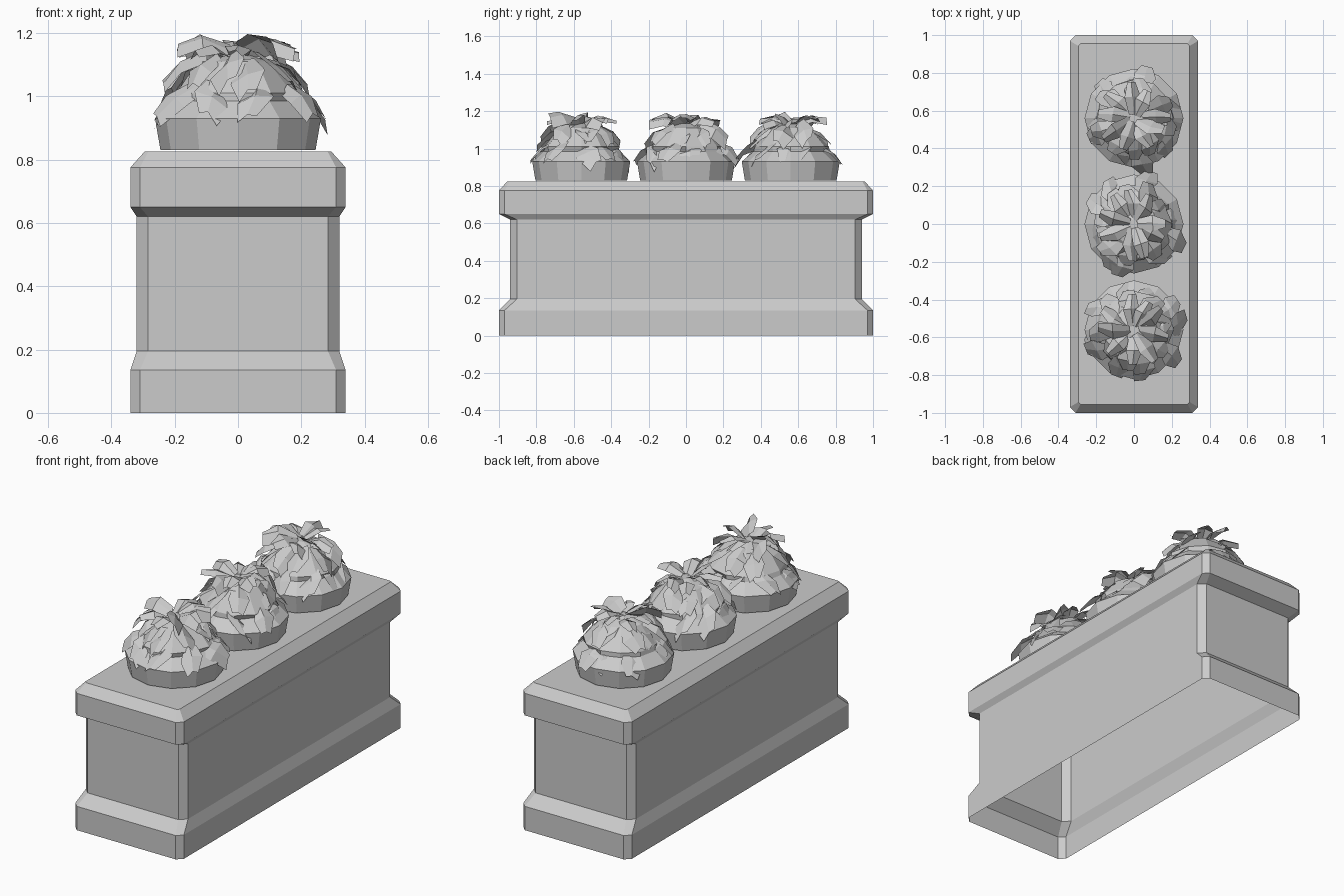
import bpy, bmesh, math, random
from mathutils import Vector

if "Cube" in bpy.data.objects:
    bpy.data.objects.remove(bpy.data.objects["Cube"])


def make_object(name, bm):
    mesh = bpy.data.meshes.new(name)
    bm.to_mesh(mesh)
    bm.free()
    obj = bpy.data.objects.new(name, mesh)
    bpy.context.collection.objects.link(obj)
    return obj


def bridge(bm, rings):
    for a, b in zip(rings, rings[1:]):
        n = len(a)
        for i in range(n):
            j = (i + 1) % n
            bm.faces.new((a[i], a[j], b[j], b[i]))


# Planter box: chamfered rectangle lofted up a moulding profile, open below
def planter():
    # z, half width, half length, corner chamfer
    profile = [(0, .34, 1.0, .03), (.135, .34, 1.0, .03),
               (.195, .32, .94, .036), (.62, .32, .94, .036),
               (.65, .34, 1.0, .03), (.775, .34, 1.0, .03),
               (.825, .295, .955, .012)]
    bm = bmesh.new()
    rings = []
    for z, x, y, c in profile:
        pts = [(x, -y + c), (x, y - c), (x - c, y), (-x + c, y),
               (-x, y - c), (-x, -y + c), (-x + c, -y), (x - c, -y)]
        rings.append([bm.verts.new((px, py, z)) for px, py in pts])
    bridge(bm, rings)
    bm.faces.new(rings[-1])
    make_object("planter_box", bm)


# One leaf: creased strip running outward from the bush axis
def add_leaf(bm, rng, angle, path, width):
    twist = rng.uniform(-.3, .3)
    tilt = rng.uniform(-.035, .035)
    reach = rng.uniform(.88, 1.1)
    lift = rng.uniform(-.018, .018)
    rows = []
    for k, (r, z) in enumerate(path):
        a = angle + twist * k / (len(path) - 1)
        out = Vector((math.cos(a), math.sin(a), 0))
        side = Vector((-out.y, out.x, 0))
        w = width * (.6, 1, .5)[k]
        row = []
        for s in (-1, 0, 1):
            p = out * r * reach + side * s * w / 2
            p.z = z + lift + s * tilt - abs(s) * .015 + rng.uniform(-.008, .008)
            row.append(bm.verts.new(p))
        rows.append(row)
    for a, b in zip(rows, rows[1:]):
        for i in range(2):
            bm.faces.new((a[i], b[i], b[i + 1], a[i + 1]))


# Bush: faceted mound with three tiers of leaves
def bush(name, y, seed):
    rng = random.Random(seed)
    bm = bmesh.new()
    sides = 12
    rings = []
    for r, z in [(.245, .83), (.262, .93), (.2, .985), (.2, 1.01),
                 (.115, 1.11), (.03, 1.135)]:
        j = 0 if z < .95 else .012
        ring = []
        for i in range(sides):
            a = math.tau * i / sides
            q = r + rng.uniform(-j, j)
            ring.append(bm.verts.new((q * math.cos(a), q * math.sin(a), z)))
        rings.append(ring)
    bridge(bm, rings)
    bm.faces.new(rings[-1])
    bm.faces.new(rings[0][::-1])
    tiers = [(10, .12, [(.17, 1.02), (.225, .99), (.275, .93)]),
             (10, .11, [(.09, 1.12), (.17, 1.085), (.22, 1.03)]),
             (9, .085, [(.02, 1.135), (.11, 1.168), (.185, 1.15)])]
    for count, width, path in tiers:
        start = rng.uniform(0, math.tau)
        for i in range(count):
            a = start + math.tau * i / count + rng.uniform(-.15, .15)
            add_leaf(bm, rng, a, path, width)
    obj = make_object(name, bm)
    obj.location.y = y


planter()
for i, y in enumerate((-.56, 0, .56)):
    bush(f"bush_{i + 1}", y, 11 + i)
